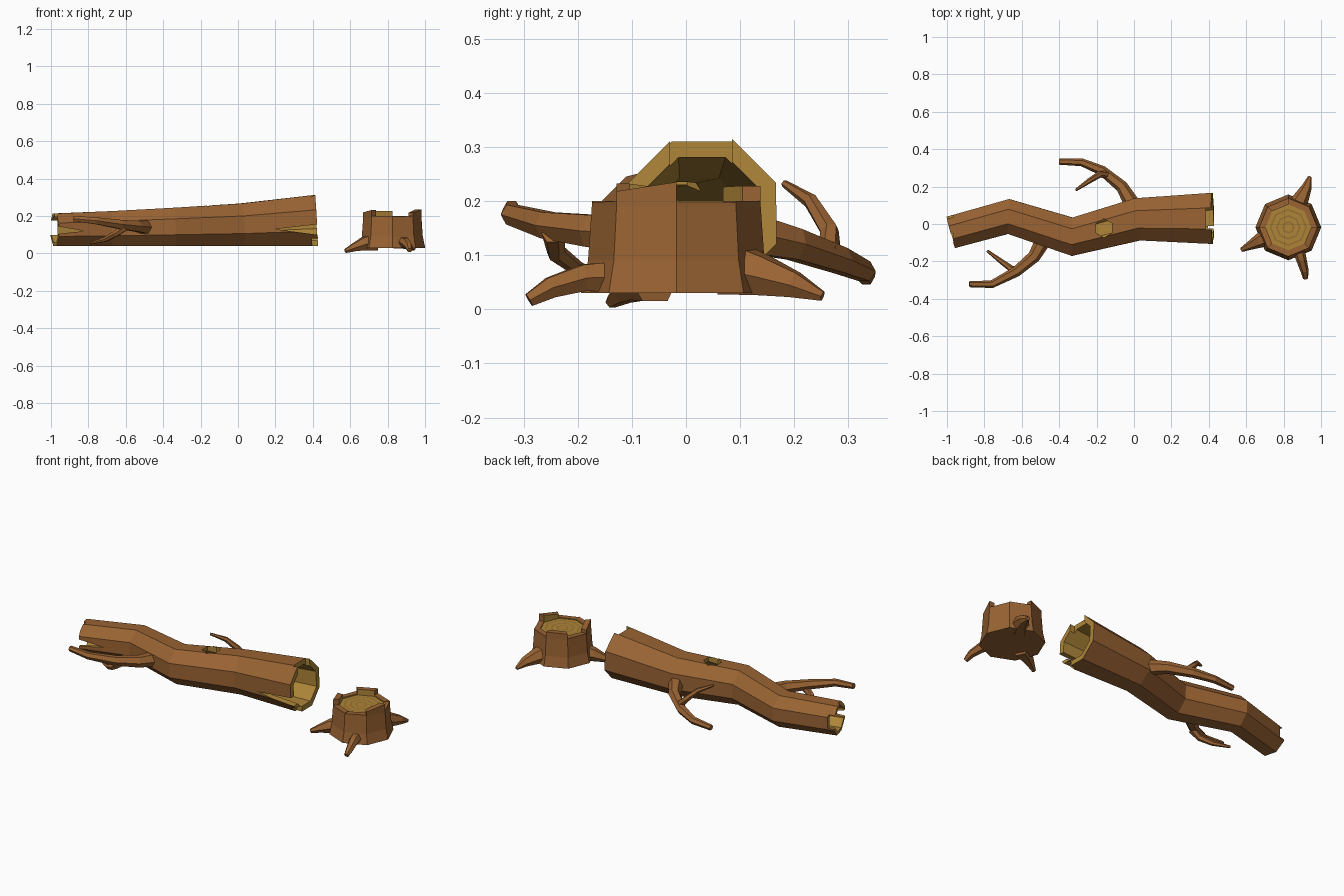
import bpy, bmesh
from math import cos, sin, pi, radians
from mathutils import Vector

if "Cube" in bpy.data.objects:
    bpy.data.objects.remove(bpy.data.objects["Cube"])


def material(name, rgb):
    m = bpy.data.materials.new(name)
    m.diffuse_color = (*rgb, 1)
    m.use_nodes = True
    m.node_tree.nodes["Principled BSDF"].inputs["Base Color"].default_value = m.diffuse_color
    return m


BARK = material("bark", (0.32, 0.125, 0.033))
WOOD = material("bare_wood", (0.42, 0.235, 0.04))
RING = material("growth_ring", (0.32, 0.17, 0.03))


def finish(bm, name, mats):
    bmesh.ops.recalc_face_normals(bm, faces=bm.faces)
    me = bpy.data.meshes.new(name)
    bm.to_mesh(me)
    bm.free()
    for m in mats:
        me.materials.append(m)
    ob = bpy.data.objects.new(name, me)
    bpy.context.collection.objects.link(ob)
    return ob


def path_rings(bm, pts, radii, sides, phase=0.0):
    """Rings of vertices square to a path."""
    pts = [Vector(p) for p in pts]
    rings = []
    for i, p in enumerate(pts):
        t = (pts[min(i + 1, len(pts) - 1)] - pts[max(i - 1, 0)]).normalized()
        side = t.cross(Vector((0, 0, 1))).normalized()
        up = side.cross(t)
        rings.append([bm.verts.new(p + radii[i] * (side * cos(a) + up * sin(a)))
                      for a in (phase + 2 * pi * k / sides for k in range(sides))])
    return rings


def bridge(bm, a, b, mat=0):
    n = len(a)
    for k in range(n):
        f = bm.faces.new((a[k], a[(k + 1) % n], b[(k + 1) % n], b[k]))
        f.material_index = mat


def tube(name, pts, radii, sides=6):
    bm = bmesh.new()
    rings = path_rings(bm, pts, radii, sides)
    for a, b in zip(rings, rings[1:]):
        bridge(bm, a, b)
    bm.faces.new(rings[0])
    bm.faces.new(rings[-1])
    return finish(bm, name, [BARK])


def cut(ob, cutter):
    mod = ob.modifiers.new("cut", 'BOOLEAN')
    mod.operation = 'DIFFERENCE'
    mod.solver = 'EXACT'
    mod.material_mode = 'TRANSFER'
    mod.object = cutter
    cutter.hide_render = True
    bpy.context.view_layer.objects.active = ob
    bpy.ops.object.modifier_apply(modifier=mod.name)
    bpy.data.objects.remove(cutter)


def prism(poly, y0, y1):
    """Cutter: an x-z outline extruded along y."""
    bm = bmesh.new()
    a = [bm.verts.new((x, y0, z)) for x, z in poly]
    b = [bm.verts.new((x, y1, z)) for x, z in poly]
    bridge(bm, a, b)
    bm.faces.new(a)
    bm.faces.new(b)
    return finish(bm, "cutter", [WOOD])


def rect(x0, x1, z0, z1):
    return [(x0, z0), (x1, z0), (x1, z1), (x0, z1)]


# Hollow crooked trunk
radii = [0.094, 0.101, 0.111, 0.123, 0.148]
path = [(x, y, 0.04 + 0.924 * r) for (x, y), r in zip(
    [(-0.98, -0.045), (-0.67, 0.04), (-0.33, -0.068), (0.02, 0.025), (0.42, 0.03)], radii)]
bm = bmesh.new()
outer = path_rings(bm, path, radii, 8, pi / 8)
inner = path_rings(bm, path, [r * 0.78 for r in radii], 8, pi / 8)
for i in range(4):
    bridge(bm, outer[i], outer[i + 1])
    bridge(bm, inner[i], inner[i + 1], 1)
for e in (0, -1):
    bridge(bm, outer[e], inner[e], 1)
trunk = finish(bm, "hollow_trunk", [BARK, WOOD])

# Splits and broken notches at the trunk ends
for poly, y0, y1 in [
        ([(0.2, 0.13), (0.5, 0.165), (0.5, 0.09)], -0.25, 0.0),
        ([(-0.82, 0.12), (-1.05, 0.16), (-1.05, 0.095)], -0.25, -0.05),
        (rect(0.385, 0.5, 0.2, 0.4), -0.03, 0.085),
        (rect(0.395, 0.5, 0.0, 0.08), -0.2, -0.01),
        (rect(-1.1, -0.965, 0.1, 0.175), -0.03, 0.2),
        (rect(-1.1, -0.965, 0.17, 0.3), -0.11, -0.05)]:
    cut(trunk, prism(poly, y0, y1))

# Knot hole in the top
bm = bmesh.new()
bmesh.ops.create_cone(bm, cap_ends=True, segments=6, radius1=0.05, radius2=0.05, depth=0.2)
bmesh.ops.translate(bm, verts=bm.verts, vec=(-0.16, -0.022, 0.28))
cut(trunk, finish(bm, "cutter", [WOOD]))

# Branches and twigs
tube("back_branch", [(-0.015, 0.115, 0.14), (-0.065, 0.2, 0.12), (-0.17, 0.285, 0.09),
                     (-0.28, 0.33, 0.07), (-0.4, 0.333, 0.06)],
     [0.042, 0.033, 0.027, 0.021, 0.016])
tube("back_twig", [(-0.14, 0.265, 0.1), (-0.185, 0.265, 0.145),
                   (-0.24, 0.23, 0.2), (-0.31, 0.182, 0.232)],
     [0.022, 0.018, 0.014, 0.007])
tube("front_branch", [(-0.49, -0.095, 0.14), (-0.535, -0.175, 0.145), (-0.63, -0.255, 0.155),
                      (-0.76, -0.322, 0.175), (-0.88, -0.322, 0.186)],
     [0.042, 0.034, 0.028, 0.021, 0.016])
tube("front_twig", [(-0.605, -0.245, 0.14), (-0.655, -0.24, 0.105),
                    (-0.71, -0.2, 0.075), (-0.785, -0.143, 0.055)],
     [0.022, 0.018, 0.014, 0.007])

# Stump body
CX, CY = 0.825, -0.018


def ring_pt(r, k, z):
    return (CX + r * cos(k * pi / 4), CY + r * sin(k * pi / 4), z)


bm = bmesh.new()
rings = [[bm.verts.new(ring_pt(r, k, z)) for k in range(8)]
         for r, z in [(0.176, 0.03), (0.163, 0.09), (0.156, 0.19)]]
bridge(bm, rings[0], rings[1])
bridge(bm, rings[1], rings[2])
bm.faces.new(rings[0])
bm.faces.new(rings[2])
finish(bm, "stump_body", [BARK])

# Stump rim: one block per side, broken off at different heights
bm = bmesh.new()
for k, (h0, h1) in enumerate([(0.197, 0.197), (0.2, 0.2), (0.228, 0.226), (0.2, 0.2),
                              (0.22, 0.232), (0.2, 0.2), (0.197, 0.2), (0.218, 0.235)]):
    q = [(0.156, k, h0), (0.156, k + 1, h1), (0.122, k + 1, h1), (0.122, k, h0)]
    low = [bm.verts.new(ring_pt(r, j, 0.188)) for r, j, h in q]
    top = [bm.verts.new(ring_pt(r, j, h)) for r, j, h in q]
    bridge(bm, low, top)
    bm.faces.new(low)
    bm.faces.new(top)
    bm.faces.ensure_lookup_table()
    bm.faces[-4].material_index = 1
finish(bm, "stump_rim", [BARK, WOOD])

# Cut face with growth rings
bm = bmesh.new()
steps = [0.124, 0.1, 0.09, 0.066, 0.056, 0.034, 0.024]
loops = [[bm.verts.new(ring_pt(r, k, 0.193)) for k in range(8)] for r in steps]
for i in range(len(loops) - 1):
    bridge(bm, loops[i], loops[i + 1], i % 2)
bm.faces.new(loops[-1])
finish(bm, "stump_growth_rings", [WOOD, RING])

# Roots
tube("root_back", [(0.86, 0.08, 0.075), (0.895, 0.14, 0.062), (0.925, 0.2, 0.045), (0.94, 0.252, 0.024)],
     [0.056, 0.042, 0.027, 0.01])
tube("root_front", [(0.875, -0.12, 0.06), (0.895, -0.19, 0.058), (0.912, -0.25, 0.04), (0.917, -0.29, 0.017)],
     [0.034, 0.028, 0.022, 0.014])
tube("root_left", [(0.73, -0.06, 0.06), (0.67, -0.09, 0.05), (0.62, -0.115, 0.032), (0.575, -0.138, 0.013)],
     [0.052, 0.039, 0.024, 0.012])
